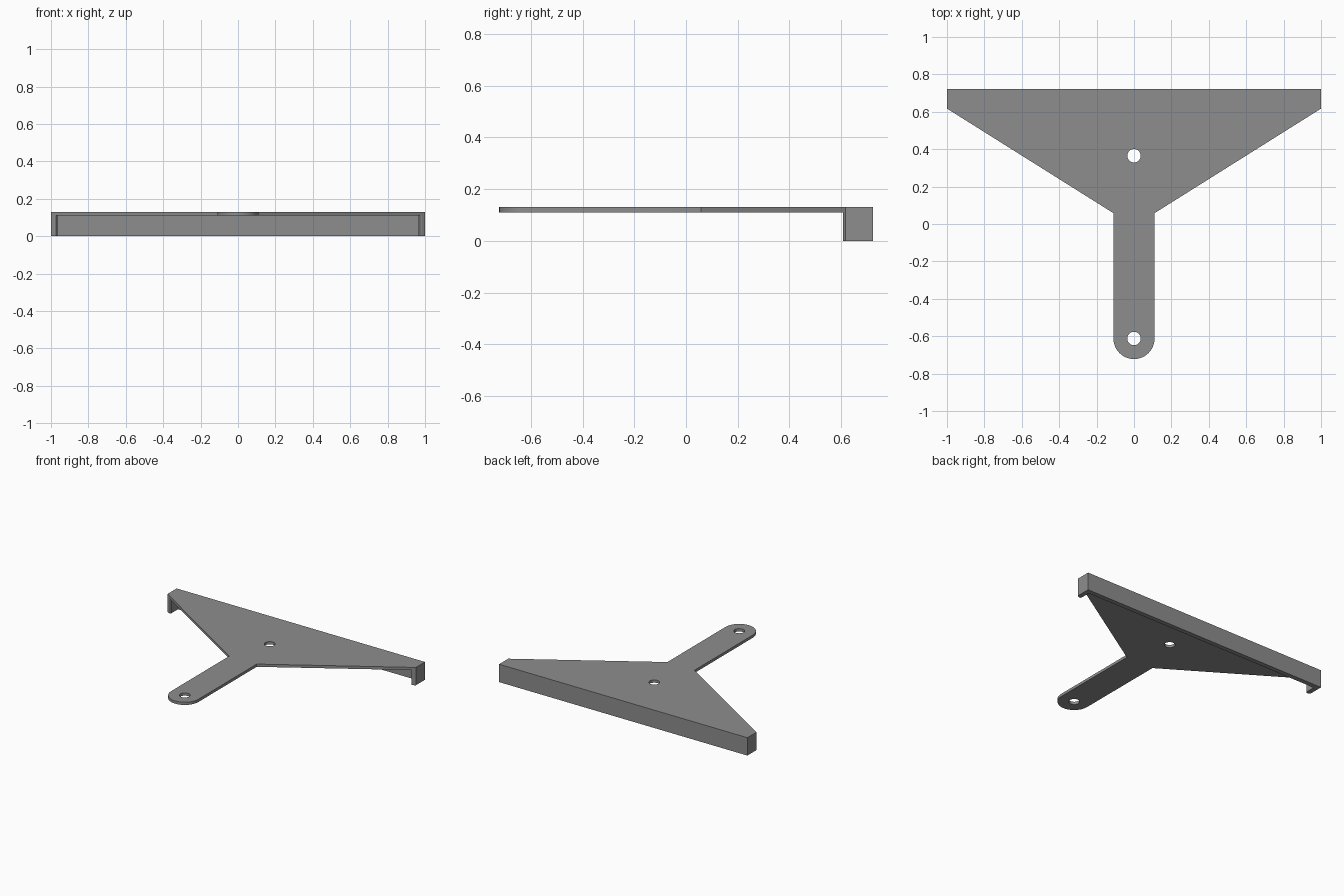
import bpy, math

if "Cube" in bpy.data.objects:
    bpy.data.objects.remove(bpy.data.objects["Cube"])

Z_TOP, Z_UNDER = 0.13, 0.11
HALF_ARM, TIP_Y, HOLE_R = 0.11, -0.612, 0.036
BACK_Y, SHOULDER_Y, WAIST_Y = 0.722, 0.617, 0.058

grey = bpy.data.materials.new("bracket grey")
grey.diffuse_color = (0.27, 0.27, 0.27, 1)
grey.use_nodes = True
grey.node_tree.nodes["Principled BSDF"].inputs["Base Color"].default_value = grey.diffuse_color


def arc(cx, cy, r, start, end, n):
    return [(cx + r * math.cos(start + (end - start) * i / n),
             cy + r * math.sin(start + (end - start) * i / n)) for i in range(n + 1)]


def slab(name, loops, z0, z1):
    """Extrude filled 2D outlines (inner loops become holes) into a mesh."""
    cu = bpy.data.curves.new(name, 'CURVE')
    cu.dimensions, cu.fill_mode = '2D', 'BOTH'
    cu.extrude = (z1 - z0) / 2
    for pts in loops:
        sp = cu.splines.new('POLY')
        sp.points.add(len(pts) - 1)
        for p, (x, y) in zip(sp.points, pts):
            p.co = (x, y, 0, 1)
        sp.use_cyclic_u = True
    ob = bpy.data.objects.new(name, cu)
    ob.location.z = (z0 + z1) / 2
    bpy.context.collection.objects.link(ob)
    bpy.ops.object.select_all(action='DESELECT')
    ob.select_set(True)
    bpy.context.view_layer.objects.active = ob
    bpy.ops.object.convert(target='MESH')
    ob = bpy.context.object
    bpy.ops.object.mode_set(mode='EDIT')
    bpy.ops.mesh.select_all(action='SELECT')
    bpy.ops.mesh.remove_doubles(threshold=0.0001)
    bpy.ops.mesh.dissolve_limited(angle_limit=0.01)
    bpy.ops.mesh.normals_make_consistent(inside=False)
    bpy.ops.object.mode_set(mode='OBJECT')
    ob.data.materials.clear()
    ob.data.materials.append(grey)
    bpy.ops.object.shade_smooth_by_angle(angle=math.radians(30))
    return ob


# Flat plate: triangular wing, straight arm with a round tip, two bolt holes
outline = [(HALF_ARM, WAIST_Y), (1, SHOULDER_Y), (1, BACK_Y),
           (-1, BACK_Y), (-1, SHOULDER_Y), (-HALF_ARM, WAIST_Y)]
outline += arc(0, TIP_Y, HALF_ARM, math.pi, 2 * math.pi, 24)
holes = [arc(0, y, HOLE_R, 0, 2 * math.pi, 32)[:-1] for y in (0.365, TIP_Y)]
slab("mounting_plate", [outline] + holes, Z_UNDER, Z_TOP)

# Hanging lip: back wall with a short return at each end
half = [(1, BACK_Y), (1, SHOULDER_Y), (0.982, 0.606), (0.972, 0.606),
        (0.966, 0.613), (0.966, BACK_Y - 0.034)]
lip = half + [(-x, y) for x, y in reversed(half)]
slab("back_lip", [lip], 0, Z_UNDER)
